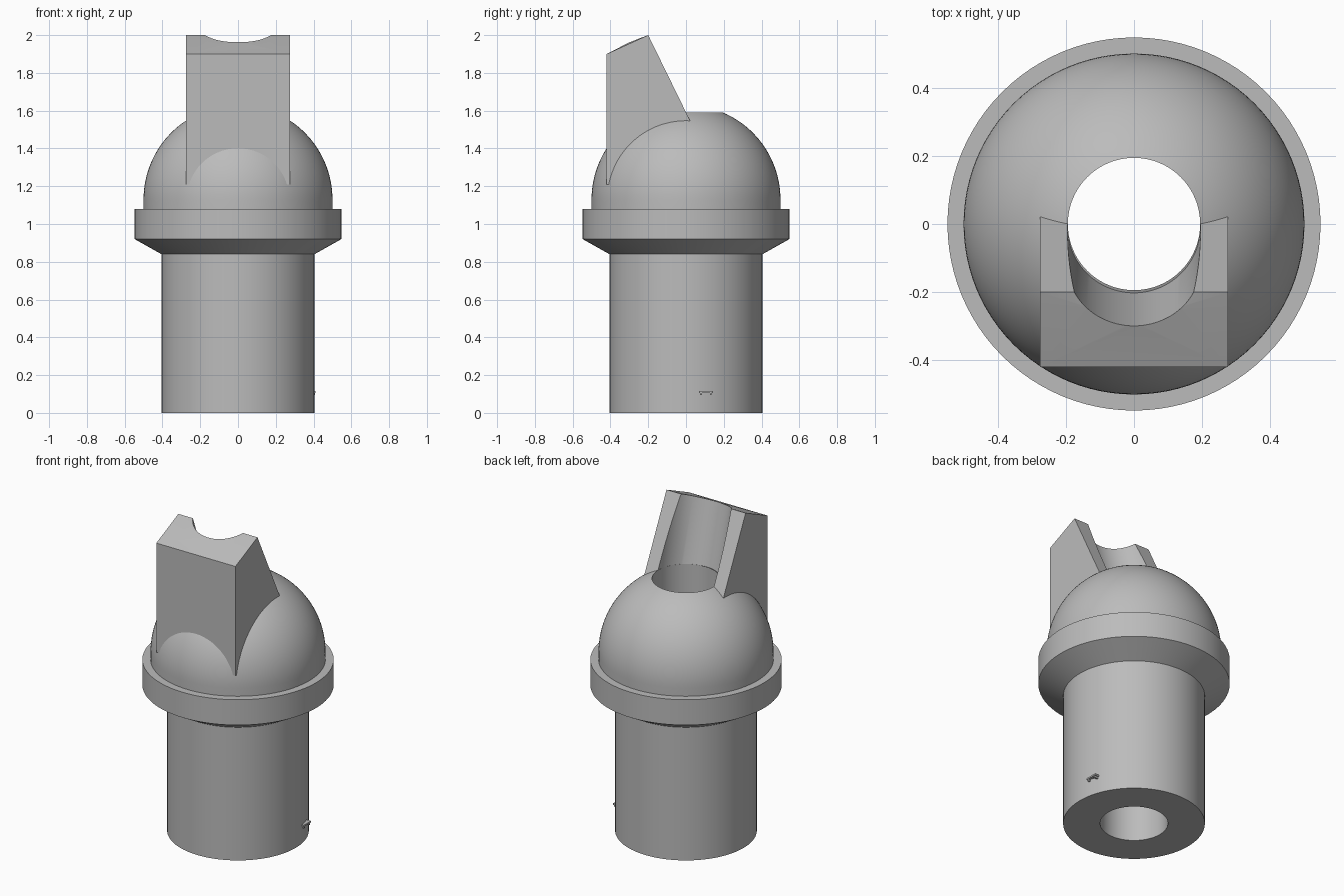
import bpy, bmesh, math
from mathutils import Vector

if "Cube" in bpy.data.objects:
    bpy.data.objects.remove(bpy.data.objects["Cube"], do_unlink=True)

SEGMENTS = 96
BORE = 0.194          # radius of the through hole
DOME_R, DOME_Z = 0.5, 1.13

grey = bpy.data.materials.new("plain grey")
grey.use_nodes = True
grey.diffuse_color = (0.5, 0.5, 0.5, 1)
grey.node_tree.nodes["Principled BSDF"].inputs["Base Color"].default_value = (0.5, 0.5, 0.5, 1)


def finish(bm, name):
    bmesh.ops.recalc_face_normals(bm, faces=bm.faces)
    mesh = bpy.data.meshes.new(name)
    bm.to_mesh(mesh)
    bm.free()
    mesh.materials.append(grey)
    obj = bpy.data.objects.new(name, mesh)
    bpy.context.collection.objects.link(obj)
    return obj


def activate(obj):
    bpy.ops.object.select_all(action='DESELECT')
    obj.select_set(True)
    bpy.context.view_layer.objects.active = obj


def smooth(obj):
    activate(obj)
    bpy.ops.object.shade_smooth_by_angle(angle=math.radians(25))


def loft(bm, rings, closed):
    """Skin rings given as (radius, z, y offset)."""
    loops = []
    for r, z, y in rings:
        loops.append([bm.verts.new((r * math.cos(a), y + r * math.sin(a), z))
                      for a in (math.tau * i / SEGMENTS for i in range(SEGMENTS))])
    pairs = list(zip(loops, loops[1:]))
    if closed:
        pairs.append((loops[-1], loops[0]))
    else:
        bm.faces.new(loops[0])
        bm.faces.new(loops[-1])
    for a, b in pairs:
        for i in range(SEGMENTS):
            j = (i + 1) % SEGMENTS
            bm.faces.new((a[i], a[j], b[j], b[i]))


def prism(bm, points, x0, x1):
    """Extrude a (y, z) outline along x."""
    face = bm.faces.new([bm.verts.new((x0, y, z)) for y, z in points])
    out = bmesh.ops.extrude_face_region(bm, geom=[face])
    verts = [v for v in out["geom"] if isinstance(v, bmesh.types.BMVert)]
    bmesh.ops.translate(bm, verts=verts, vec=(x1 - x0, 0, 0))


# Turned body: tube, flared collar and dome around a straight bore
profile = [(BORE, 0), (0.405, 0), (0.405, 0.84), (0.547, 0.92), (0.547, 1.08), (DOME_R, 1.08)]
top = math.acos(BORE / DOME_R)
steps = 24
profile += [(DOME_R * math.cos(top * i / steps), DOME_Z + DOME_R * math.sin(top * i / steps))
            for i in range(steps + 1)]
bm = bmesh.new()
loft(bm, [(r, z, 0) for r, z in profile], True)
smooth(finish(bm, "domed_body"))

# Wedge block standing on the front of the dome, with a shallow peaked top
bm = bmesh.new()
prism(bm, [(-0.42, 1.21), (-0.42, 1.9), (-0.2, 2.0), (0.02, 1.55), (0.02, 1.21)], -0.276, 0.276)
bmesh.ops.recalc_face_normals(bm, faces=bm.faces)
roof = max(bm.faces, key=lambda f: f.calc_center_median().z)
peak = bmesh.ops.poke(bm, faces=[roof])["verts"][0]
peak.co = Vector((0, -0.29, 1.967))
wedge = finish(bm, "wedge_block")

# Leaning channel cut down the back of the wedge, meeting the bore
bm = bmesh.new()
loft(bm, [(BORE + 0.001, 1.1, 0), (BORE + 0.001, 1.56, 0), (BORE + 0.001, 2.2, -0.165)], False)
cutter = finish(bm, "channel_cutter")
cutter.hide_render = True
cut = wedge.modifiers.new("channel", 'BOOLEAN')
cut.operation = 'DIFFERENCE'
cut.solver = 'EXACT'
cut.object = cutter
activate(wedge)
bpy.ops.object.modifier_apply(modifier=cut.name)
bpy.data.objects.remove(cutter, do_unlink=True)
activate(wedge)
bpy.ops.object.shade_smooth_by_angle(angle=math.radians(10))

# Tiny raised key near the foot of the tube: a bar with two end feet
bm = bmesh.new()
prism(bm, [(0.068, 0.106), (0.142, 0.106), (0.142, 0.116), (0.068, 0.116)], 0.37, 0.41)
for y in (0.074, 0.126):
    prism(bm, [(y, 0.094), (y + 0.01, 0.094), (y + 0.01, 0.106), (y, 0.106)], 0.37, 0.408)
finish(bm, "small_key")
